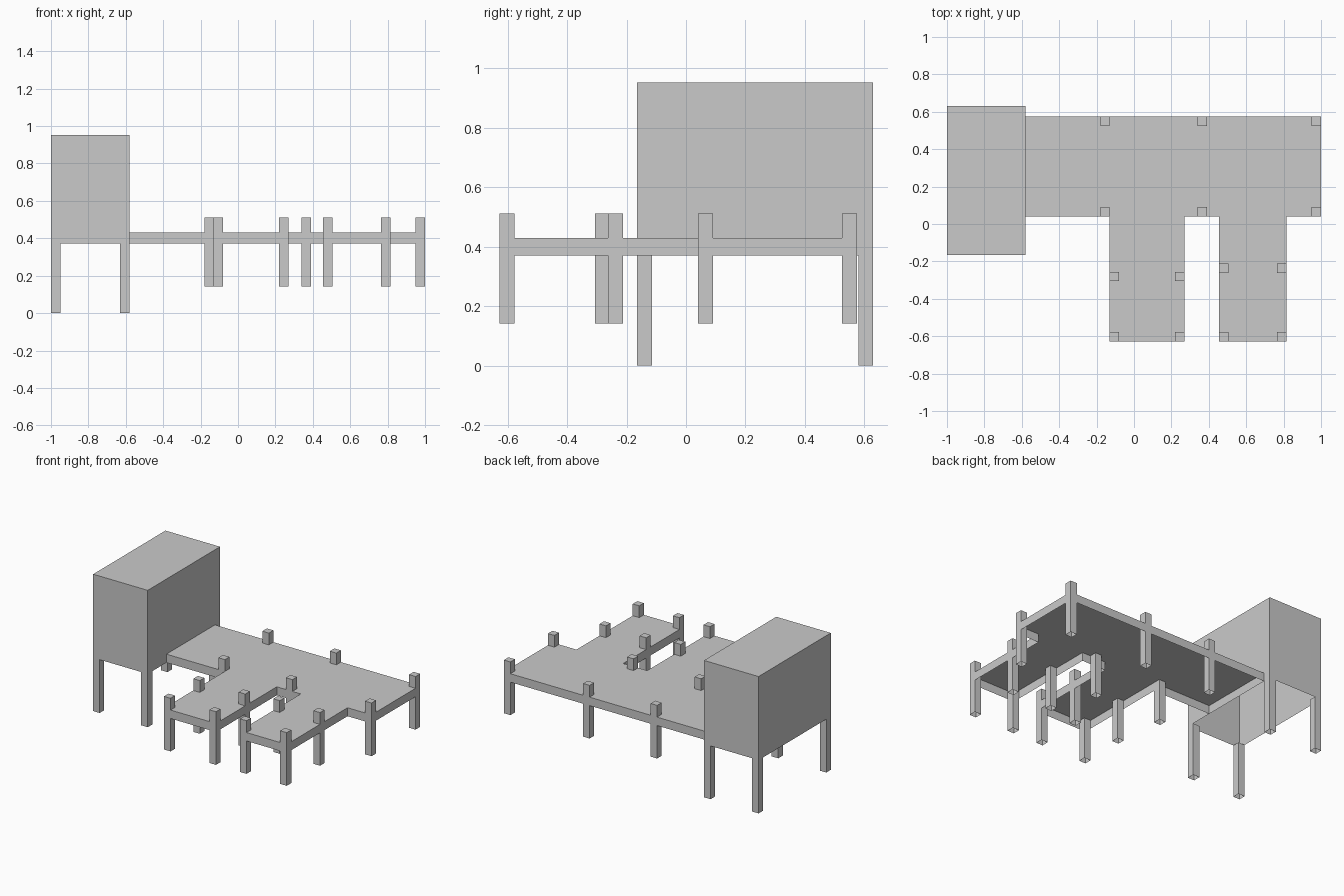
import bpy
import bmesh

cube = bpy.data.objects.get("Cube")
if cube:
    bpy.data.objects.remove(cube, do_unlink=True)

# Single plain grey finish
GREY = (0.59, 0.59, 0.59, 1.0)
grey = bpy.data.materials.new("plain_grey")
grey.use_nodes = True
grey.diffuse_color = GREY
grey.node_tree.nodes["Principled BSDF"].inputs["Base Color"].default_value = GREY


def shell(name, outline, bottom, top):
    """Extrude a counter-clockwise outline into a thin shell, open underneath."""
    bm = bmesh.new()
    low = [bm.verts.new((x, y, bottom)) for x, y in outline]
    high = [bm.verts.new((x, y, top)) for x, y in outline]
    bm.faces.new(high)
    for i in range(len(low)):
        j = (i + 1) % len(low)
        bm.faces.new((low[i], low[j], high[j], high[i]))
    mesh = bpy.data.meshes.new(name)
    bm.to_mesh(mesh)
    bm.free()
    mesh.materials.append(grey)
    obj = bpy.data.objects.new(name, mesh)
    bpy.context.collection.objects.link(obj)


def rect(x0, y0, x1, y1):
    return [(x0, y0), (x1, y0), (x1, y1), (x0, y1)]


POST = 0.05            # post width
DECK_LOW, DECK_TOP = 0.371, 0.43
WEST, WALL = -1.0, -0.58
SOUTH, NORTH = -0.165, 0.63
DECK_FRONT, DECK_BACK, PIER_END = 0.041, 0.575, -0.628

# Hut walls and roof
shell("hut", rect(WEST, SOUTH, WALL, NORTH), DECK_LOW, 0.953)

# Hut stilts at the four corners
for x in (WEST, WALL - POST):
    for y in (SOUTH, NORTH - POST):
        shell("hut_stilt", rect(x, y, x + POST, y + POST), 0.0, DECK_LOW)

# Deck with two piers reaching forwards
piers = [(-0.13, 0.27, -0.306), (0.455, 0.815, -0.262)]
outline = [(WALL, DECK_FRONT)]
for left, right, _ in piers:
    outline += [(left, DECK_FRONT), (left, PIER_END), (right, PIER_END), (right, DECK_FRONT)]
outline += [(1.0, DECK_FRONT), (1.0, DECK_BACK), (WALL, DECK_BACK)]
shell("deck", outline, DECK_LOW, DECK_TOP)

# Mooring posts along the main deck and the piers
spots = [(x, y) for x in (-0.18, 0.34, 0.95) for y in (DECK_FRONT, DECK_BACK - POST)]
for left, right, middle in piers:
    spots += [(x, y) for x in (left, right - POST) for y in (PIER_END, middle)]
for x, y in spots:
    shell("deck_post", rect(x, y, x + POST, y + POST), 0.142, 0.512)
